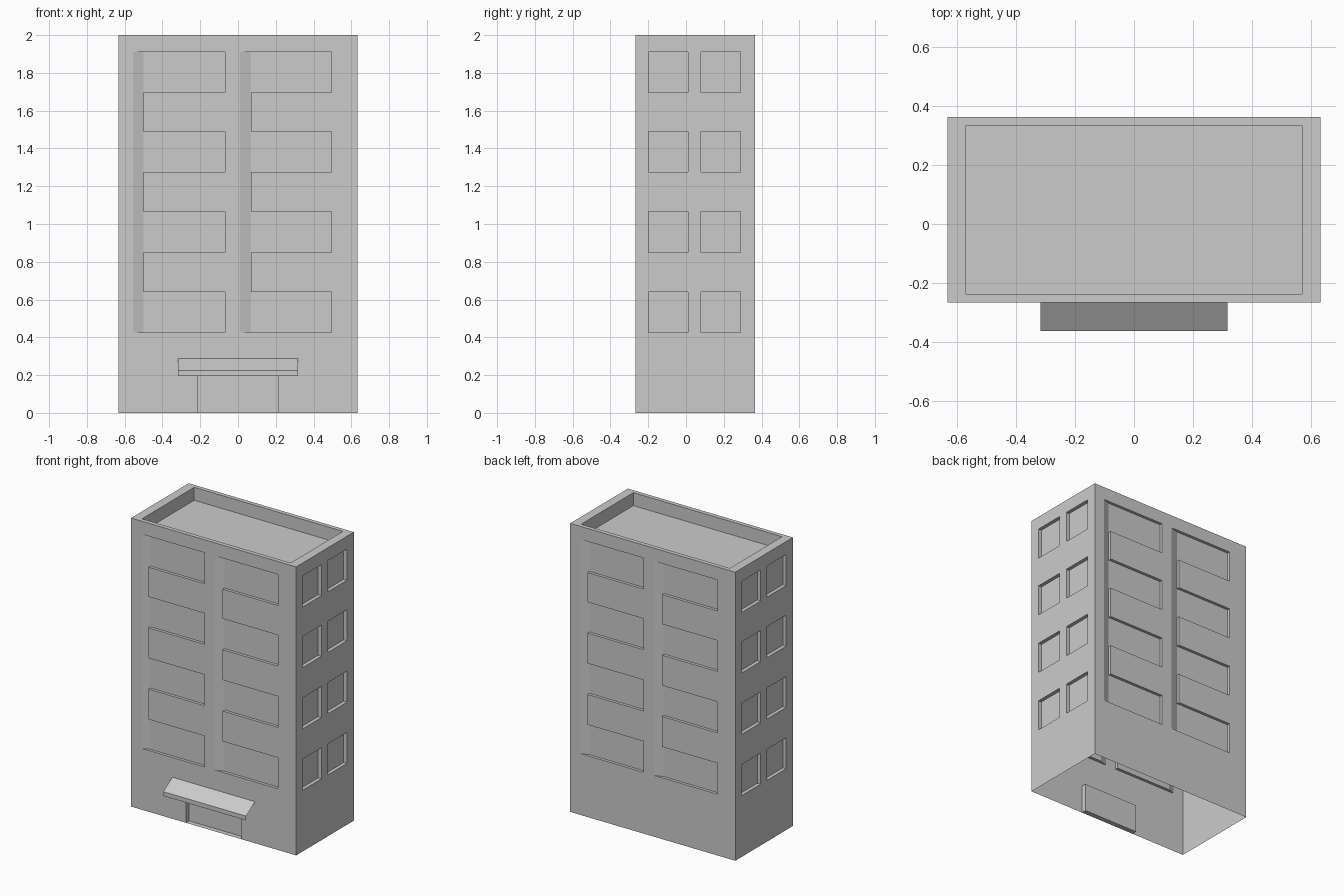
import bpy, bmesh
from mathutils import Vector

if "Cube" in bpy.data.objects:
    bpy.data.objects.remove(bpy.data.objects["Cube"])

HX, Y0, Y1, H = 0.633, -0.267, 0.364, 2.0
YC, HY = (Y0 + Y1) / 2, (Y1 - Y0) / 2
LEVELS = [0.425, 0.85, 1.275, 1.695]          # window sills
TOPS = [0.64, 1.065, 1.49, 1.91]              # window heads
ZS = sorted(LEVELS + TOPS)


def framed(bm, origin, u_dir):
    """Return a face maker using wall coordinates (across, up, depth inwards)."""
    u, z = Vector(u_dir), Vector((0, 0, 1))
    n, o = u.cross(z), Vector(origin)

    def face(*pts):
        bm.faces.new([bm.verts.new(o + u * a + z * b - n * d) for a, b, d in pts])
    return face


def rect(face, a0, a1, z0, z1, d=0.0):
    face((a0, z0, d), (a1, z0, d), (a1, z1, d), (a0, z1, d))


def recess(face, a0, a1, z0, z1, d, left=True):
    """Sunken panel with its reveals."""
    rect(face, a0, a1, z0, z1, d)
    face((a0, z0, 0), (a1, z0, 0), (a1, z0, d), (a0, z0, d))
    face((a0, z1, d), (a1, z1, d), (a1, z1, 0), (a0, z1, 0))
    face((a1, z0, d), (a1, z0, 0), (a1, z1, 0), (a1, z1, d))
    if left:
        face((a0, z0, 0), (a0, z0, d), (a0, z1, d), (a0, z1, 0))


def side_wall(face):
    spans = [(-0.247, -0.038), (0.031, 0.241)]
    us = [-HY, *spans[0], *spans[1], HY]
    zs = [0, *ZS, H]
    for i in range(5):
        for j in range(9):
            if i % 2 and j % 2:
                recess(face, us[i], us[i+1], zs[j], zs[j+1], 0.025)
            else:
                rect(face, us[i], us[i+1], zs[j], zs[j+1])


def wide_wall(face, door):
    d, lo, hi = 0.02, ZS[0], ZS[-1]
    # ground storey, with or without the entrance
    if door:
        rect(face, -HX, -0.212, 0, lo)
        rect(face, 0.212, HX, 0, lo)
        rect(face, -0.212, 0.212, 0.195, lo)
        recess(face, -0.212, 0.212, 0, 0.195, 0.035)
    else:
        rect(face, -HX, HX, 0, lo)
    # plain borders and middle pier
    rect(face, -HX, HX, hi, H)
    for a, b in [(-HX, -0.555), (-0.07, 0.01), (0.495, HX)]:
        rect(face, a, b, lo, hi)
    # window bays: the left jamb fans gently down to the panes
    for c, a, b in [(-0.555, -0.5, -0.07), (0.01, 0.07, 0.495)]:
        for z0, z1 in zip(LEVELS, TOPS):
            recess(face, a, b, z0, z1, d, left=False)
        for z0, z1 in zip(TOPS, LEVELS[1:]):
            rect(face, a, b, z0, z1)
            face((a, z0, 0), (a, z0, d), (a, z1, d), (a, z1, 0))
        sq = [lo + 0.59 * (z - lo) for z in ZS]
        for k in range(7):
            face((c, sq[k], 0), (a, ZS[k], d), (a, ZS[k+1], d), (c, sq[k+1], 0))
        face((c, sq[-1], 0), (a, hi, d), (c, hi, 0))
        face((c, hi, 0), (a, hi, d), (a, hi, 0))
        face((c, lo, 0), (a, lo, 0), (a, lo, d))


def finish(bm, name):
    bmesh.ops.remove_doubles(bm, verts=bm.verts, dist=1e-5)
    me = bpy.data.meshes.new(name)
    bm.to_mesh(me)
    bm.free()
    bpy.context.collection.objects.link(bpy.data.objects.new(name, me))


# four walls
bm = bmesh.new()
wide_wall(framed(bm, (0, Y0, 0), (1, 0, 0)), True)
wide_wall(framed(bm, (0, Y1, 0), (-1, 0, 0)), False)
side_wall(framed(bm, (HX, YC, 0), (0, 1, 0)))
side_wall(framed(bm, (-HX, YC, 0), (0, -1, 0)))
finish(bm, "building_walls")

# parapet rim, its inner faces and the sunken roof
bm = bmesh.new()


def ring(hx, hy, z):
    return [bm.verts.new((x * hx, YC + y * hy, z))
            for x, y in [(-1, -1), (1, -1), (1, 1), (-1, 1)]]


rings = [ring(HX, HY, H), ring(0.57, 0.286, H), ring(0.57, 0.286, H - 0.09)]
for r, s in zip(rings, rings[1:]):
    for k in range(4):
        m = (k + 1) % 4
        bm.faces.new((r[k], r[m], s[m], s[k]))
bm.faces.new(rings[2])
finish(bm, "roof_parapet")

# entrance canopy: sloped sheet with a front lip
bm = bmesh.new()
prof = [(-0.364, 0.195), (-0.364, 0.225), (Y0, 0.288)]
rows = [[bm.verts.new((x, y, z)) for x in (-0.317, 0.317)] for y, z in prof]
for r, s in zip(rows, rows[1:]):
    bm.faces.new((r[0], r[1], s[1], s[0]))
finish(bm, "entrance_canopy")
